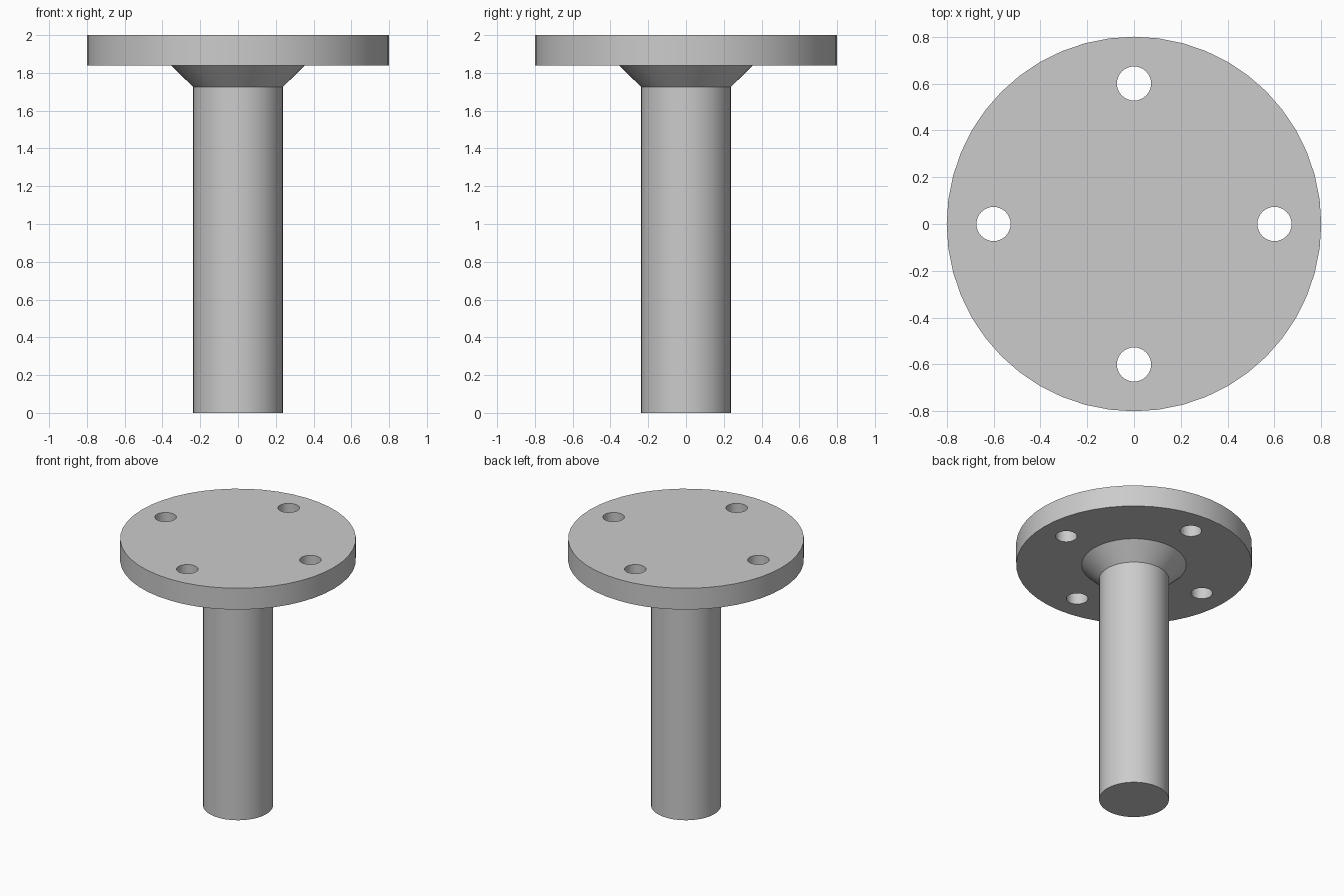
import bpy
import bmesh
from math import cos, sin, pi, radians

cube = bpy.data.objects.get("Cube")
if cube:
    bpy.data.objects.remove(cube, do_unlink=True)

SIDES = 48
HOLE_SIDES = 32
HOLE_RADIUS = 0.073
HOLE_RING = 0.6
FLANGE_BOTTOM, FLANGE_TOP = 1.84, 2.0

steel = bpy.data.materials.new("plain grey steel")
steel.use_nodes = True
grey = (0.6, 0.6, 0.6, 1)
steel.diffuse_color = grey
steel.node_tree.nodes["Principled BSDF"].inputs["Base Color"].default_value = grey


def lathe(name, profile, sides, x=0, y=0):
    """Closed solid of revolution from (radius, height) pairs, bottom to top."""
    bm = bmesh.new()
    rings = [[bm.verts.new((x + r * cos(2 * pi * i / sides),
                            y + r * sin(2 * pi * i / sides), z))
              for i in range(sides)] for r, z in profile]
    for low, high in zip(rings, rings[1:]):
        for i in range(sides):
            j = (i + 1) % sides
            bm.faces.new((low[i], low[j], high[j], high[i]))
    bm.faces.new(rings[0][::-1])
    bm.faces.new(rings[-1])
    mesh = bpy.data.meshes.new(name)
    bm.to_mesh(mesh)
    bm.free()
    mesh.materials.append(steel)
    obj = bpy.data.objects.new(name, mesh)
    bpy.context.collection.objects.link(obj)
    return obj


# Post, flared collar and round flange turned as one solid
post = lathe("flanged_post", [
    (0.237, 0), (0.237, 1.725),
    (0.355, FLANGE_BOTTOM), (0.8, FLANGE_BOTTOM), (0.8, FLANGE_TOP),
], SIDES)

bpy.ops.object.select_all(action="DESELECT")
post.select_set(True)
bpy.context.view_layer.objects.active = post

# Four bolt holes drilled through the flange
for k in range(4):
    angle = k * pi / 2
    drill = lathe("bolt_hole_cutter",
                  [(HOLE_RADIUS, FLANGE_BOTTOM - 0.1), (HOLE_RADIUS, FLANGE_TOP + 0.1)],
                  HOLE_SIDES, HOLE_RING * cos(angle), HOLE_RING * sin(angle))
    drill.hide_render = True
    cut = post.modifiers.new("bolt_hole", "BOOLEAN")
    cut.operation = "DIFFERENCE"
    cut.solver = "EXACT"
    cut.object = drill
    bpy.ops.object.modifier_apply(modifier=cut.name)
    bpy.data.objects.remove(drill, do_unlink=True)

# Smooth round walls with crisp rims
bpy.ops.object.shade_smooth_by_angle(angle=radians(30))
